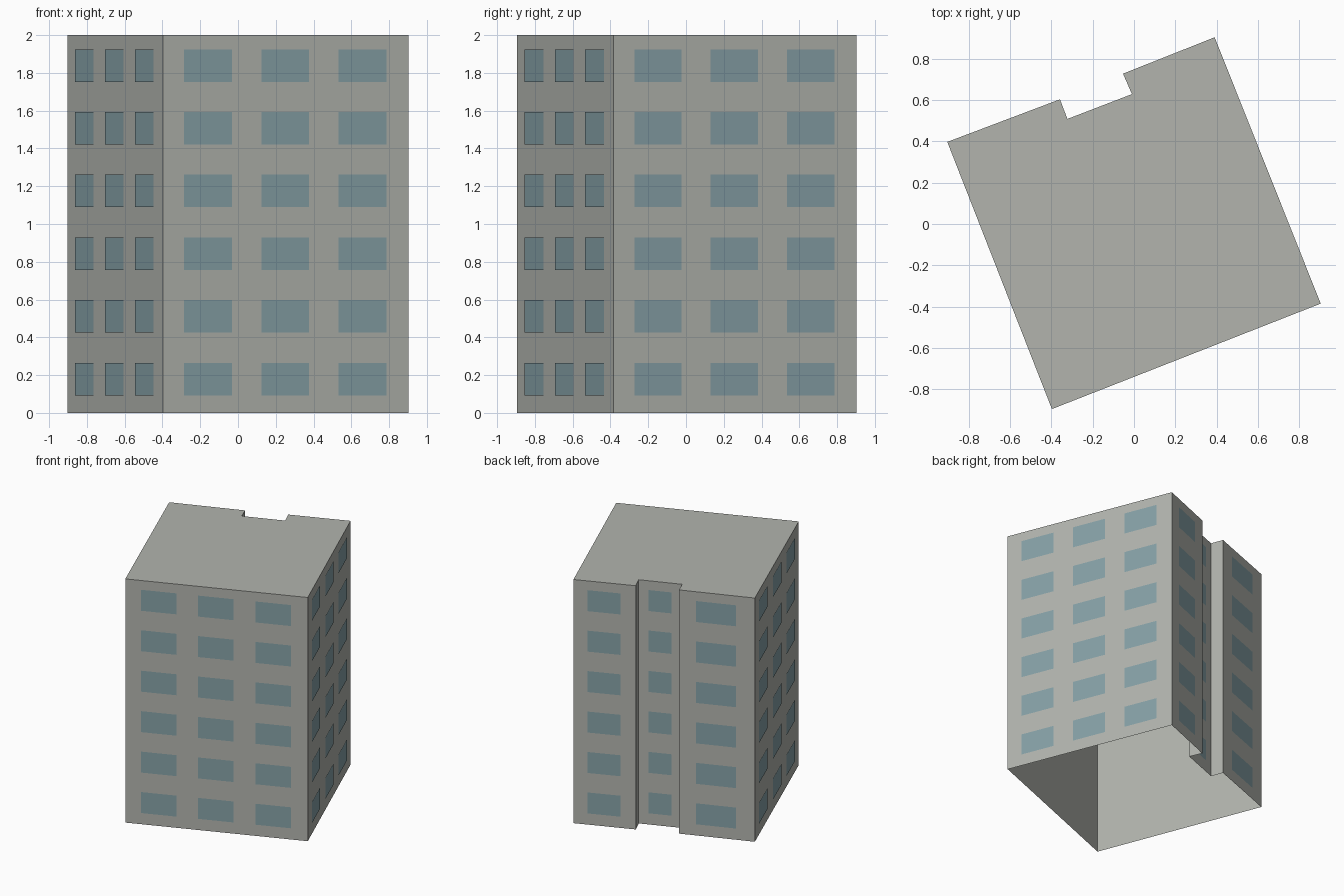
import bpy
import bmesh
from mathutils import Vector

cube = bpy.data.objects.get("Cube")
if cube:
    bpy.data.objects.remove(cube, do_unlink=True)

HEIGHT = 2.0
FLOORS = 6
WINDOW_HEIGHT = 0.172
PLATE_OFFSET = 0.003

# Counter-clockwise footprint, with a notch in the back wall
FOOTPRINT = [Vector(p) for p in (
    (-0.903, 0.397), (-0.397, -0.895), (0.903, -0.385), (0.39, 0.903),
    (-0.053, 0.727), (-0.01, 0.628), (-0.322, 0.508), (-0.358, 0.603))]

# Window columns per wall: (centres along the wall, width), as fractions
THREE = ((0.183, 0.497, 0.811), 0.195)
ONE = ((0.49,), 0.53)
WALL_WINDOWS = [THREE, THREE, THREE, ONE, None, ONE, None, ONE]


def make_material(name, color):
    mat = bpy.data.materials.new(name)
    mat.use_nodes = True
    mat.diffuse_color = (*color, 1)
    mat.node_tree.nodes["Principled BSDF"].inputs["Base Color"].default_value = (*color, 1)
    return mat


def add_object(name, bm, mat):
    mesh = bpy.data.meshes.new(name)
    bm.to_mesh(mesh)
    bm.free()
    mesh.materials.append(mat)
    obj = bpy.data.objects.new(name, mesh)
    bpy.context.collection.objects.link(obj)
    return obj


def upright_quad(bm, a, b, low, high):
    corners = ((a, low), (b, low), (b, high), (a, high))
    bm.faces.new([bm.verts.new((p.x, p.y, z)) for p, z in corners])


concrete = make_material("concrete grey", (0.445, 0.457, 0.423))
glass = make_material("window blue grey", (0.238, 0.356, 0.386))

walls = list(zip(FOOTPRINT, FOOTPRINT[1:] + FOOTPRINT[:1]))

# Building shell: walls and flat roof, open underneath
bm = bmesh.new()
for start, end in walls:
    upright_quad(bm, start, end, 0, HEIGHT)
bm.faces.new([bm.verts.new((p.x, p.y, HEIGHT)) for p in FOOTPRINT])
bmesh.ops.remove_doubles(bm, verts=bm.verts, dist=0.0001)
add_object("building_shell", bm, concrete)

# Window plates: one grid of panes per wall
bm = bmesh.new()
for (start, end), layout in zip(walls, WALL_WINDOWS):
    if layout is None:
        continue
    centres, width = layout
    along = end - start
    outward = Vector((along.y, -along.x)).normalized() * PLATE_OFFSET
    for centre in centres:
        left = start + along * (centre - width / 2) + outward
        right = start + along * (centre + width / 2) + outward
        for floor in range(FLOORS):
            middle = 0.179 + floor * 0.332
            upright_quad(bm, left, right,
                         middle - WINDOW_HEIGHT / 2, middle + WINDOW_HEIGHT / 2)
add_object("windows", bm, glass)
